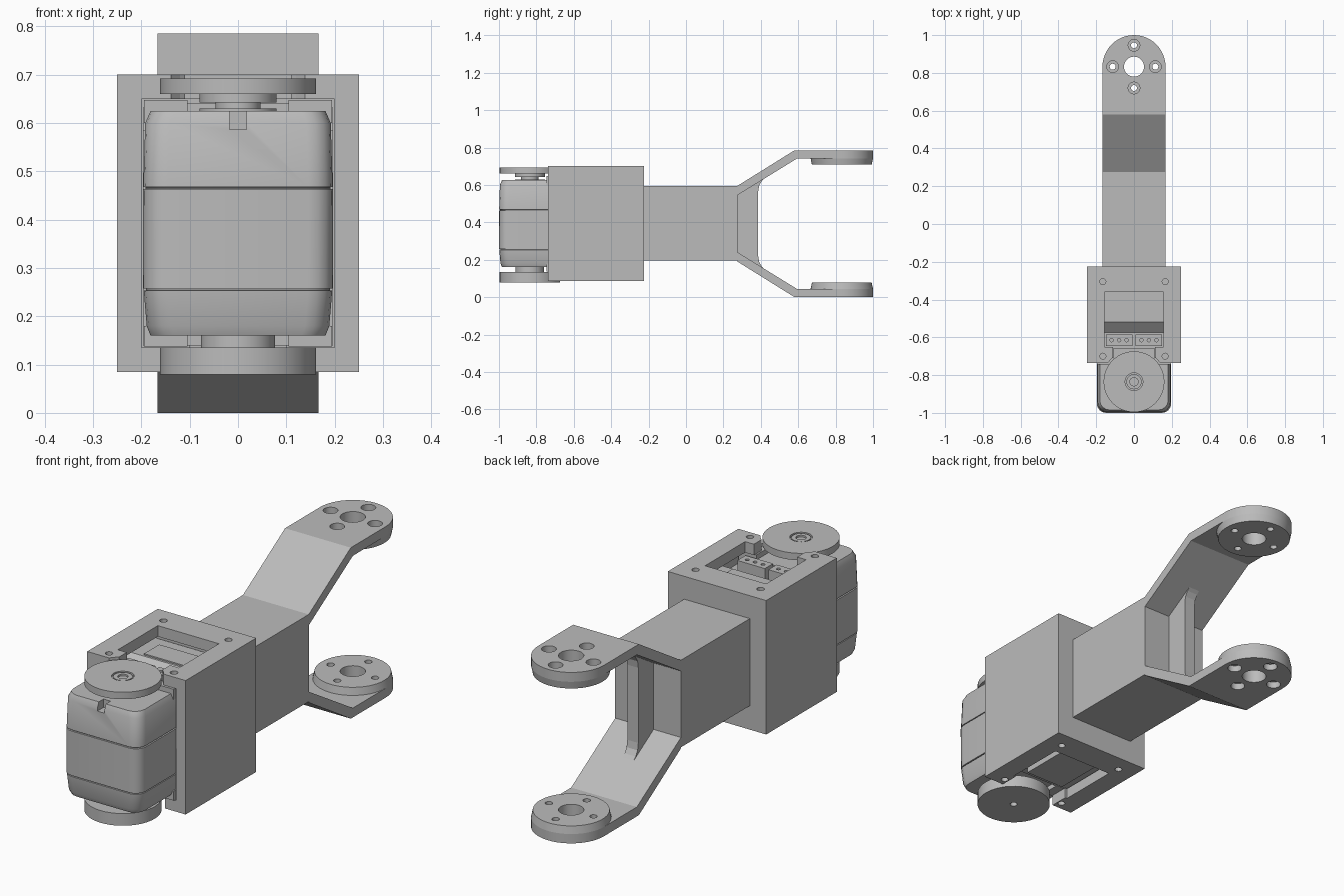
import bpy, bmesh, math
from mathutils import Vector

cube = bpy.data.objects.get("Cube")
if cube:
    bpy.data.objects.remove(cube, do_unlink=True)

grey = bpy.data.materials.new("plain grey")
grey.use_nodes = True
colour = (0.5, 0.5, 0.5, 1)
grey.diffuse_color = colour
grey.node_tree.nodes["Principled BSDF"].inputs["Base Color"].default_value = colour

MID = 0.3925      # height of the mirror plane
HORN_Y = -0.835   # output shaft axis
TIP_Y = 0.833     # fork pivot axis


def finish(name, bm):
    bmesh.ops.recalc_face_normals(bm, faces=bm.faces)
    mesh = bpy.data.meshes.new(name)
    bm.to_mesh(mesh)
    bm.free()
    obj = bpy.data.objects.new(name, mesh)
    bpy.context.collection.objects.link(obj)
    mesh.materials.append(grey)
    return obj


def loft(name, rings):
    """Skin a stack of equal-length rings and cap both ends."""
    bm = bmesh.new()
    loops = [[bm.verts.new(p) for p in ring] for ring in rings]
    for low, high in zip(loops, loops[1:]):
        for i in range(len(low)):
            j = (i + 1) % len(low)
            bm.faces.new((low[i], low[j], high[j], high[i]))
    bm.faces.new(loops[0])
    bm.faces.new(loops[-1])
    return finish(name, bm)


def side_prism(name, profile, x0, x1):
    return loft(name, [[(x, y, z) for y, z in profile] for x in (x0, x1)])


def flat_prism(name, outline, z0, z1):
    return loft(name, [[(x, y, z) for x, y in outline] for z in (z0, z1)])


def box(name, x0, x1, y0, y1, z0, z1):
    return flat_prism(name, [(x0, y0), (x1, y0), (x1, y1), (x0, y1)], z0, z1)


def circle(x, y, r, n, start=0.0, sweep=math.tau):
    return [(x + r * math.cos(start + sweep * i / n),
             y + r * math.sin(start + sweep * i / n)) for i in range(n)]


def disc(name, x, y, z0, z1, r0, r1=None, n=40):
    rings = [[(px, py, z) for px, py in circle(x, y, r, n)]
             for z, r in ((z0, r0), (z1, r1 or r0))]
    return loft(name, rings)


def cut(obj, cutters, keep=False):
    for c in cutters:
        mod = obj.modifiers.new("cut", 'BOOLEAN')
        mod.operation, mod.solver, mod.object = 'DIFFERENCE', 'EXACT', c
        bpy.context.view_layer.objects.active = obj
        bpy.ops.object.modifier_apply(modifier=mod.name)
        if not keep:
            bpy.data.objects.remove(c, do_unlink=True)


def smooth(*objs):
    bpy.ops.object.select_all(action='DESELECT')
    for o in objs:
        o.select_set(True)
    bpy.context.view_layer.objects.active = objs[0]
    bpy.ops.object.shade_smooth_by_angle(angle=math.radians(32))


# Motor holder: box with a cavity, windows, horn clearances and screw holes
holder = box("motor_holder", -0.25, 0.25, -0.737, -0.225, 0.085, 0.70)
holes = [box("cavity", -0.2, 0.2, -0.9, -0.34, 0.135, 0.65),
         box("top_window", -0.155, 0.155, -0.65, -0.36, 0.6, 0.8),
         box("top_neck", -0.11, 0.11, -0.9, -0.6, 0.6, 0.8),
         disc("top_clearance", 0, HORN_Y, 0.6, 0.8, 0.17),
         box("bottom_window", -0.155, 0.155, -0.65, -0.36, 0, 0.2),
         box("bottom_neck", -0.145, 0.145, -0.9, -0.6, 0, 0.2),
         disc("bottom_clearance", 0, HORN_Y, 0, 0.2, 0.17)]
for x in (-0.165, 0.165):
    for y in (-0.305, -0.70):
        holes.append(disc("upper_screw", x, y, 0.64, 0.8, 0.016, n=16))
        holes.append(disc("lower_screw", x, y, 0, 0.145, 0.016, n=16))
cut(holder, holes)


# Motor body: rounded block with seam grooves and softened ends
def body_ring(z, inset):
    w, front, back, r = 0.197 - inset, -1.0 + inset, -0.66, 0.05
    pts = circle(-w + r, front + r, r, 4, math.pi, math.pi / 2) + [(-w + r, front)]
    pts += circle(w - r, front + r, r, 4, -math.pi / 2, math.pi / 2) + [(w, front + r)]
    return [(x, y, z) for x, y in pts + [(w, back), (-w, back)]]


levels = [(0.16, 0.016), (0.18, 0.008), (0.253, 0.002), (0.254, 0.007), (0.257, 0.007),
          (0.258, 0.001), (0.463, 0), (0.464, 0.006), (0.467, 0.006), (0.468, 0.001),
          (0.60, 0.005), (0.625, 0.016)]
body = loft("motor_body", [body_ring(z, i) for z, i in levels])
cut(body, [box("notch", -0.018, 0.018, -1.1, -0.95, 0.587, 0.7)])
smooth(body)

# Rear of the motor seen through the windows
side_prism("motor_rear", [(-0.345, 0.14), (-0.345, 0.632), (-0.52, 0.632), (-0.575, 0.585),
                          (-0.67, 0.585), (-0.67, 0.14)], -0.197, 0.197)
box("label_plate", -0.12, 0.12, -0.51, -0.40, 0.63, 0.638)
box("bottom_panel", -0.1, 0.1, -0.62, -0.38, 0.11, 0.15)

# Cable sockets with three pins each, and mounting tabs
for side in (-1, 1):
    mid = side * 0.079
    socket = box("cable_socket", mid - 0.07, mid + 0.07, -0.645, -0.585, 0.58, 0.64)
    cut(socket, [disc("pin_hole", mid + dx, -0.615, 0.62, 0.7, 0.009, n=12)
                 for dx in (-0.04, 0, 0.04)])
    for z0, z1, in ((0.6, 0.648), (0.137, 0.18)):
        a, b = sorted((side * 0.105, side * 0.195))
        box("mounting_tab", a, b, -0.745, -0.66, z0, z1)

# Output horn, idler horn and shafts
top_horn = disc("top_horn", 0, HORN_Y, 0.66, 0.692, 0.161, n=48)
cut(top_horn, [disc("recess", 0, HORN_Y, 0.682, 0.75, 0.047)])
hub = disc("horn_screw", 0, HORN_Y, 0.67, 0.690, 0.04)
cut(hub, [disc("socket", 0, HORN_Y, 0.675, 0.75, 0.022, n=20)])
bottom_horn = disc("bottom_horn", 0, HORN_Y, 0.079, 0.135, 0.161, n=48)
cut(bottom_horn, [disc("hole", 0, HORN_Y, 0, 0.1, 0.016, n=16)])
smooth(top_horn, hub, bottom_horn,
       disc("top_collar", 0, HORN_Y, 0.643, 0.662, 0.08),
       disc("top_shaft", 0, HORN_Y, 0.62, 0.645, 0.047),
       disc("top_boss", 0, HORN_Y, 0.62, 0.63, 0.08),
       disc("bottom_shaft", 0, HORN_Y, 0.13, 0.17, 0.077))

# Arm beam
box("arm_beam", -0.167, 0.167, -0.225, 0.275, 0.195, 0.595)


# Fork prongs: sloped web, rounded plate, round pad, drilled together
def prong(label, s):
    def h(z):
        return MID + s * (z - MID)

    side_prism(label + "_prong_slope", [(0.275, h(0.595)), (0.58, h(0.785)), (0.595, h(0.785)),
                                        (0.595, h(0.742)), (0.275, h(0.545))], -0.167, 0.167)
    outline = circle(0, TIP_Y, 0.167, 24, 0, math.pi)
    outline += [(-0.167, TIP_Y), (-0.167, 0.595), (0.167, 0.595)]
    plate = flat_prism(label + "_prong_plate", outline, h(0.742), h(0.785))
    pad = disc(label + "_pivot_pad", 0, TIP_Y, h(0.708), h(0.742), 0.16, 0.167, 48)
    drills = [disc("bore", 0, TIP_Y, h(0.6), h(0.9), 0.053, n=32)]
    for px, py in circle(0, TIP_Y, 0.113, 4):
        drills.append(disc("drill", px, py, h(0.6), h(0.9), 0.016, n=16))
        drills.append(disc("counterbore", px, py, h(0.755), h(0.9), 0.031, n=24))
    cut(plate, drills, keep=True)
    cut(pad, drills)
    smooth(plate, pad)


prong("upper", 1)
prong("lower", -1)

# Stiffening rib between the prongs, filleted into both slopes
upper = [(0.27, 0.545), (0.43, 0.645), (0.405, 0.62), (0.391, 0.597), (0.386, 0.565)]
lower = [(y, 2 * MID - z) for y, z in reversed(upper)]
side_prism("fork_rib", upper + lower, -0.028, 0.028)
